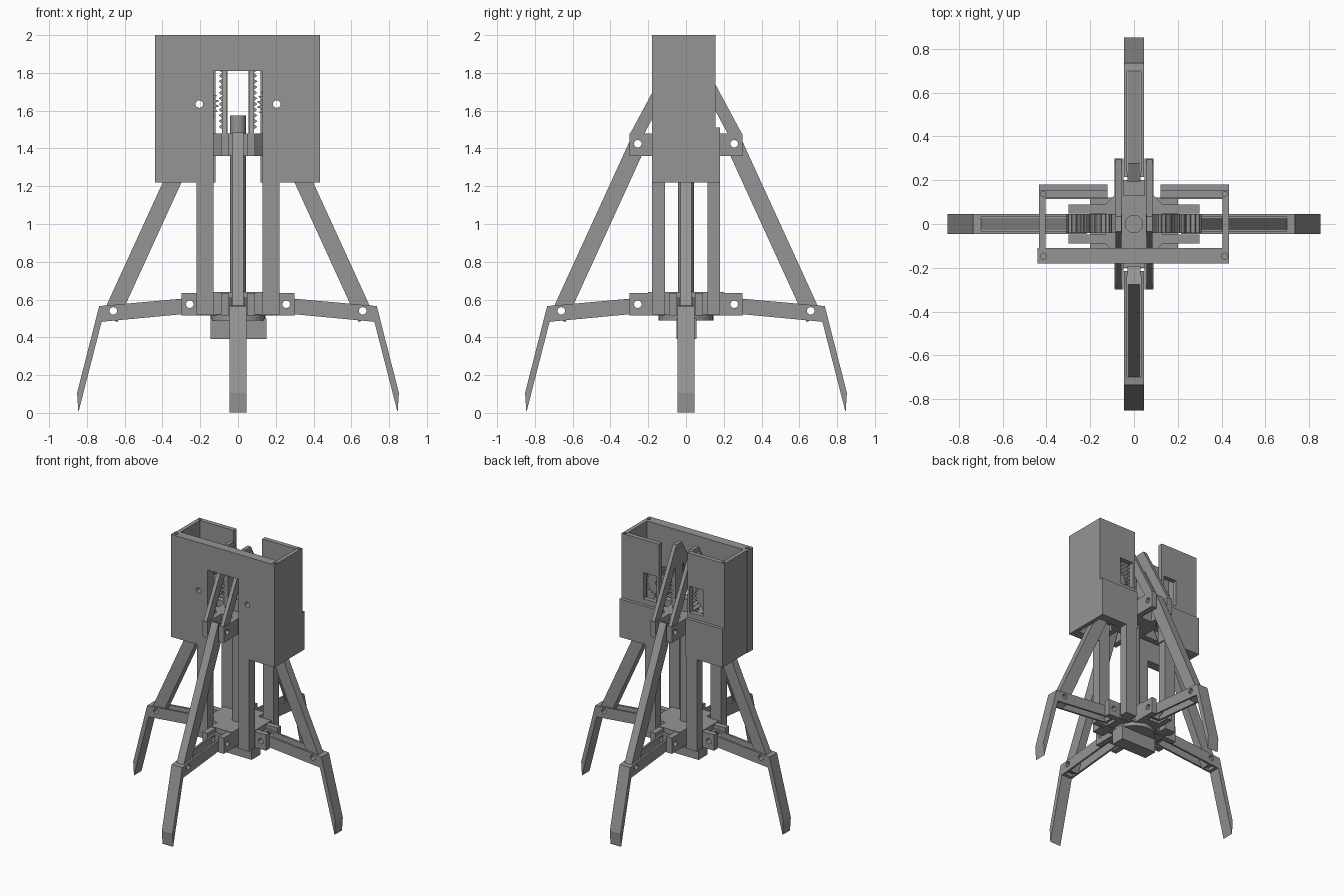
import bpy, bmesh, math
from mathutils import Vector

if "Cube" in bpy.data.objects:
    bpy.data.objects.remove(bpy.data.objects["Cube"])

grey = bpy.data.materials.new("plain grey")
grey.diffuse_color = (0.30, 0.30, 0.30, 1)
grey.use_nodes = True
grey.node_tree.nodes["Principled BSDF"].inputs["Base Color"].default_value = grey.diffuse_color

AXES = {'x': lambda u, v, d: (d, u, v),
        'y': lambda u, v, d: (u, d, v),
        'z': lambda u, v, d: (u, v, d)}


def prism(name, pts, axis, a, b):
    """Extrude a flat outline along an axis from a to b."""
    put = AXES[axis]
    bm = bmesh.new()
    face = bm.faces.new([bm.verts.new(put(u, v, a)) for u, v in pts])
    new = bmesh.ops.extrude_face_region(bm, geom=[face])["geom"]
    shift = Vector(put(0, 0, b - a))
    bmesh.ops.translate(bm, vec=shift, verts=[g for g in new if isinstance(g, bmesh.types.BMVert)])
    bmesh.ops.recalc_face_normals(bm, faces=bm.faces)
    me = bpy.data.meshes.new(name)
    bm.to_mesh(me)
    bm.free()
    me.materials.append(grey)
    ob = bpy.data.objects.new(name, me)
    bpy.context.collection.objects.link(ob)
    return ob


def rect(u0, u1, v0, v1):
    return [(u0, v0), (u1, v0), (u1, v1), (u0, v1)]


def circle(u, v, r, n=20):
    return [(u + r * math.cos(2 * math.pi * i / n), v + r * math.sin(2 * math.pi * i / n)) for i in range(n)]


def cut(ob, outline, axis, a, b):
    """Cut a prism-shaped hole out of an object."""
    tool = prism("cutter", outline, axis, a, b)
    mod = ob.modifiers.new("hole", 'BOOLEAN')
    mod.operation, mod.solver, mod.object = 'DIFFERENCE', 'EXACT', tool
    dg = bpy.context.evaluated_depsgraph_get()
    me = bpy.data.meshes.new_from_object(ob.evaluated_get(dg))
    ob.modifiers.clear()
    ob.data = me
    bpy.data.objects.remove(tool)
    return ob


def smooth(ob):
    bpy.ops.object.select_all(action='DESELECT')
    ob.select_set(True)
    bpy.context.view_layer.objects.active = ob
    bpy.ops.object.shade_smooth_by_angle()


def four_way(ob):
    """Repeat a part around the vertical axis."""
    for k in range(1, 4):
        c = ob.copy()
        c.rotation_euler.z = k * math.pi / 2
        bpy.context.collection.objects.link(c)


# Pin positions in the plane of one finger
BASE_PIN, TIP_PIN, TOP_PIN = (0.255, 0.575), (0.66, 0.54), (0.255, 1.425)
R = 0.02

# Housing front wall with its two pillars
front = prism("front_wall", [(-.44, 2), (.435, 2), (.435, 1.22), (.22, 1.22), (.22, .52), (.13, .52),
                             (.13, 1.81), (-.13, 1.81), (-.13, .52), (-.22, .52), (-.22, 1.22), (-.44, 1.22)],
              'y', -.18, -.11)
for s in (-1, 1):
    cut(front, circle(s * .205, 1.635, R), 'y', -.3, 0)
    cut(front, circle(s * .415, -.147, .014, 12), 'z', 1.85, 2.1)

for s in (-1, 1):
    # Side wall
    prism("side_wall", rect(s * .435, s * .405, -.11, .12), 'z', 1.22, 2)
    # Back walls: thin above, thick below, with pillar
    up = prism("back_upper_wall", rect(s * .435, s * .12, 1.51, 2), 'y', .12, .155)
    cut(up, rect(s * .14, s * .25, 1.55, 1.75), 'y', 0, .3)
    cut(up, circle(s * .415, .137, .012, 12), 'z', 1.85, 2.1)
    prism("back_lower_wall", [(s * .435, 1.51), (s * .435, 1.22), (s * .22, 1.22), (s * .22, .52),
                              (s * .13, .52), (s * .13, 1.22), (s * .12, 1.22), (s * .12, 1.51)], 'y', .115, .18)

    # Drive gear
    n, outline = 22, []
    for i in range(n):
        for off, r in ((0, .084), (.25, .084), (.5, .103), (.7, .103)):
            a = 2 * math.pi * (i + off) / n
            outline.append((s * .205 + r * math.cos(a), 1.635 + r * math.sin(a)))
    gear = prism("gear", outline, 'y', -.04, .045)
    cut(gear, circle(s * .205, 1.635, R), 'y', -.2, .2)

    # Toothed rack
    teeth = [(s * .055, 1.93), (s * .055, 1.46), (s * .083, 1.46)]
    for i in range(14):
        z = 1.50 + i * .03
        teeth += [(s * .083, z), (s * .102, z + .015)]
    teeth += [(s * .083, 1.93)]
    prism("rack", teeth, 'y', -.04, .045)

    # Sloping braces that hold the rack
    for t in (-1, 1):
        prism("rack_brace", [(t * .30, 1.47), (t * .035, 1.965), (0, 1.965), (0, 1.89), (t * .225, 1.47)],
              'x', s * .057, s * .085)

# Slider and base hubs with pin forks on four sides
prism("slider_hub", [(.13, .09), (.09, .13), (-.09, .13), (-.13, .09), (-.13, -.09), (-.09, -.13),
                     (.09, -.13), (.13, -.09)], 'z', 1.36, 1.48)
prism("base_hub", rect(-.20, .20, -.12, .12), 'z', .52, .64)
prism("base_cross", rect(-.09, .09, -.2, .2), 'z', .52, .64)
for name, pin, z0, z1 in (("slider_fork", TOP_PIN, 1.36, 1.48), ("base_fork", BASE_PIN, .515, .635)):
    for y0, y1 in ((-.09, -.047), (.047, .09)):
        fork = prism(name, rect(.10, .30, z0, z1), 'y', y0, y1)
        cut(fork, circle(*pin, R), 'y', -.2, .2)
        four_way(fork)

# Central shaft and motor block beneath the base
smooth(prism("shaft", circle(0, 0, .042, 32), 'z', .5, 1.575))
smooth(prism("motor_disc", circle(0, 0, .145, 40), 'z', .49, .52))
prism("motor_block", rect(-.145, .15, -.05, .055), 'z', .39, .5)

# Upper arm
a, b = Vector(TIP_PIN), Vector(TOP_PIN)
d = (b - a).normalized()
n = Vector((-d.y, d.x)) * .045
a, b = a - d * .045, b + d * .045
arm = prism("upper_arm", [tuple(p) for p in (a + n, a - n, b - n, b + n)], 'y', -.03, .03)
for p in (TIP_PIN, TOP_PIN):
    cut(arm, circle(*p, R), 'y', -.2, .2)
four_way(arm)

# Lower link: two side plates with pin holes
for y0, y1 in ((-.045, -.031), (.031, .045)):
    link = prism("link_plate", [(.215, .612), (.705, .568), (.705, .484), (.215, .53)], 'y', y0, y1)
    for p in (BASE_PIN, TIP_PIN):
        cut(link, circle(*p, R), 'y', -.2, .2)
    four_way(link)
# Block closing the link near its inner end
four_way(prism("link_block", [(.215, .612), (.235, .61), (.235, .528), (.215, .53)], 'y', -.032, .032))

# Finger
four_way(prism("finger", [(.70, .569), (.735, .565), (.852, .105), (.845, .003), (.722, .482), (.70, .484)],
               'y', -.045, .045))
